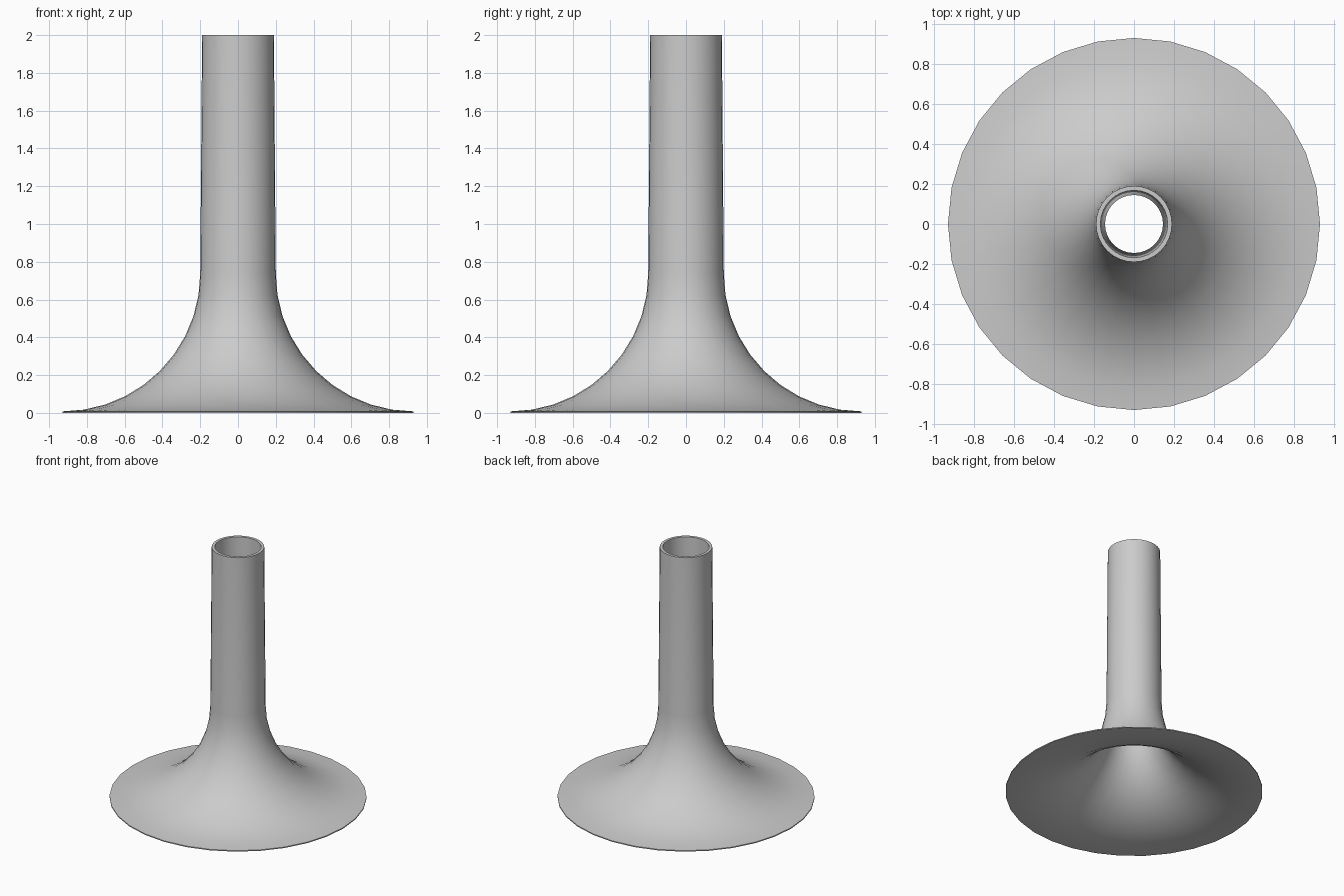
import bpy
import bmesh
from math import sin, cos, pi, radians

SIDES = 32
ARC_STEPS = 10

cube = bpy.data.objects.get("Cube")
if cube:
    bpy.data.objects.remove(cube, do_unlink=True)


def make_material(name, colour):
    mat = bpy.data.materials.new(name)
    mat.use_nodes = True
    mat.diffuse_color = colour
    mat.node_tree.nodes["Principled BSDF"].inputs["Base Color"].default_value = colour
    return mat


def flare(centre_r, base_z, width, height):
    """Quarter ellipse from the upright neck down to the flat skirt."""
    points = []
    for i in range(ARC_STEPS + 1):
        a = i / ARC_STEPS * pi / 2
        points.append((centre_r - width * cos(a), base_z + height * (1 - sin(a))))
    return points


def lathe(name, profile, material):
    """Revolve a closed (radius, height) profile around z."""
    bm = bmesh.new()
    rings = []
    for r, z in profile:
        rings.append([bm.verts.new((r * cos(2 * pi * s / SIDES), r * sin(2 * pi * s / SIDES), z))
                      for s in range(SIDES)])
    for i, ring in enumerate(rings):
        nxt = rings[(i + 1) % len(rings)]
        for s in range(SIDES):
            t = (s + 1) % SIDES
            bm.faces.new((ring[s], ring[t], nxt[t], nxt[s]))
    bmesh.ops.recalc_face_normals(bm, faces=bm.faces)
    mesh = bpy.data.meshes.new(name)
    bm.to_mesh(mesh)
    bm.free()
    mesh.materials.append(material)
    obj = bpy.data.objects.new(name, mesh)
    bpy.context.collection.objects.link(obj)
    return obj


# Hollow tube whose wall flares into a thin round skirt
grey = make_material("light grey", (0.6, 0.6, 0.6, 1))
outer = [(0.19, 2.0)] + flare(0.93, 0.008, 0.73, 0.73)
inner = [(0.93, 0.0)] + flare(0.89, 0.0, 0.745, 0.66)[::-1] + [(0.168, 2.0)]
tube = lathe("flared_tube", outer + inner, grey)

bpy.ops.object.select_all(action="DESELECT")
tube.select_set(True)
bpy.context.view_layer.objects.active = tube
bpy.ops.object.shade_smooth_by_angle(angle=radians(35))
